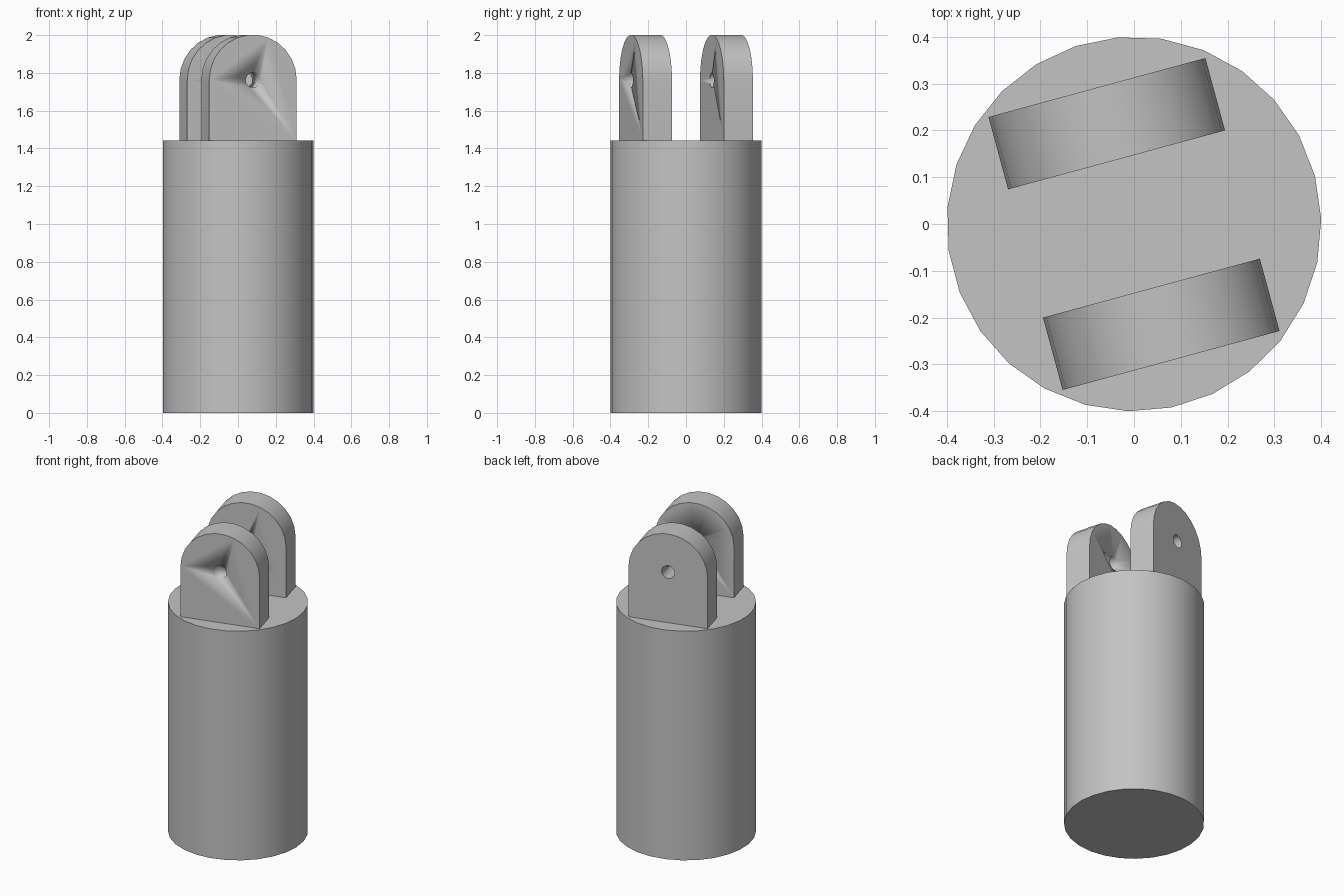
import bpy
import bmesh
from math import sin, cos, pi, radians
from mathutils import Matrix

cube = bpy.data.objects.get("Cube")
if cube:
    bpy.data.objects.remove(cube, do_unlink=True)

RADIUS, BODY_TOP = 0.4, 1.443
LUG_R, LUG_T, LUG_Z, LUG_Y = 0.24, 0.16, 1.762, 0.222
HOLE_R = 0.04
TURN = Matrix.Rotation(radians(15.2), 4, "Z")

grey = bpy.data.materials.new("plain_grey")
grey.use_nodes = True
colour = (0.55, 0.55, 0.55, 1)
grey.diffuse_color = colour
grey.node_tree.nodes["Principled BSDF"].inputs["Base Color"].default_value = colour


def finish(name, bm):
    """Turn a bmesh into a smooth object with sharp edges kept."""
    bmesh.ops.recalc_face_normals(bm, faces=bm.faces)
    mesh = bpy.data.meshes.new(name)
    bm.to_mesh(mesh)
    bm.free()
    mesh.materials.append(grey)
    obj = bpy.data.objects.new(name, mesh)
    bpy.context.collection.objects.link(obj)
    bpy.ops.object.select_all(action="DESELECT")
    obj.select_set(True)
    bpy.context.view_layer.objects.active = obj
    bpy.ops.object.shade_smooth_by_angle(angle=radians(30))
    return obj


def prism(name, outline, y_mid, depth):
    """Extrude an x-z outline along y, then turn it with the fork."""
    bm = bmesh.new()
    face = bm.faces.new([bm.verts.new((x, y_mid - depth / 2, z)) for x, z in outline])
    ext = bmesh.ops.extrude_face_region(bm, geom=[face])["geom"]
    verts = [v for v in ext if isinstance(v, bmesh.types.BMVert)]
    bmesh.ops.translate(bm, vec=(0, depth, 0), verts=verts)
    bm.transform(TURN)
    return finish(name, bm)


def arc(r, end, steps):
    return [(r * cos(end * i / steps), LUG_Z + r * sin(end * i / steps))
            for i in range(steps + 1)]


# Round body
bm = bmesh.new()
bmesh.ops.create_cone(bm, cap_ends=True, segments=27, radius1=RADIUS,
                      radius2=RADIUS, depth=BODY_TOP)
bm.transform(Matrix.Translation((0, 0, BODY_TOP / 2))
             @ Matrix.Rotation(radians(-88.5), 4, "Z"))
finish("body", bm)

# Pin hole cutter through both lugs
cutter = prism("pin_hole_cutter", arc(HOLE_R, 2 * pi, 20)[:-1], 0, 1)
cutter.hide_render = True
cutter.hide_viewport = True

# Fork lugs with rounded tops
outline = [(-LUG_R, BODY_TOP), (LUG_R, BODY_TOP)] + arc(LUG_R, pi, 13)
for name, side in (("front_lug", -1), ("back_lug", 1)):
    lug = prism(name, outline, side * LUG_Y, LUG_T)
    hole = lug.modifiers.new("pin_hole", "BOOLEAN")
    hole.operation = "DIFFERENCE"
    hole.solver = "EXACT"
    hole.object = cutter
